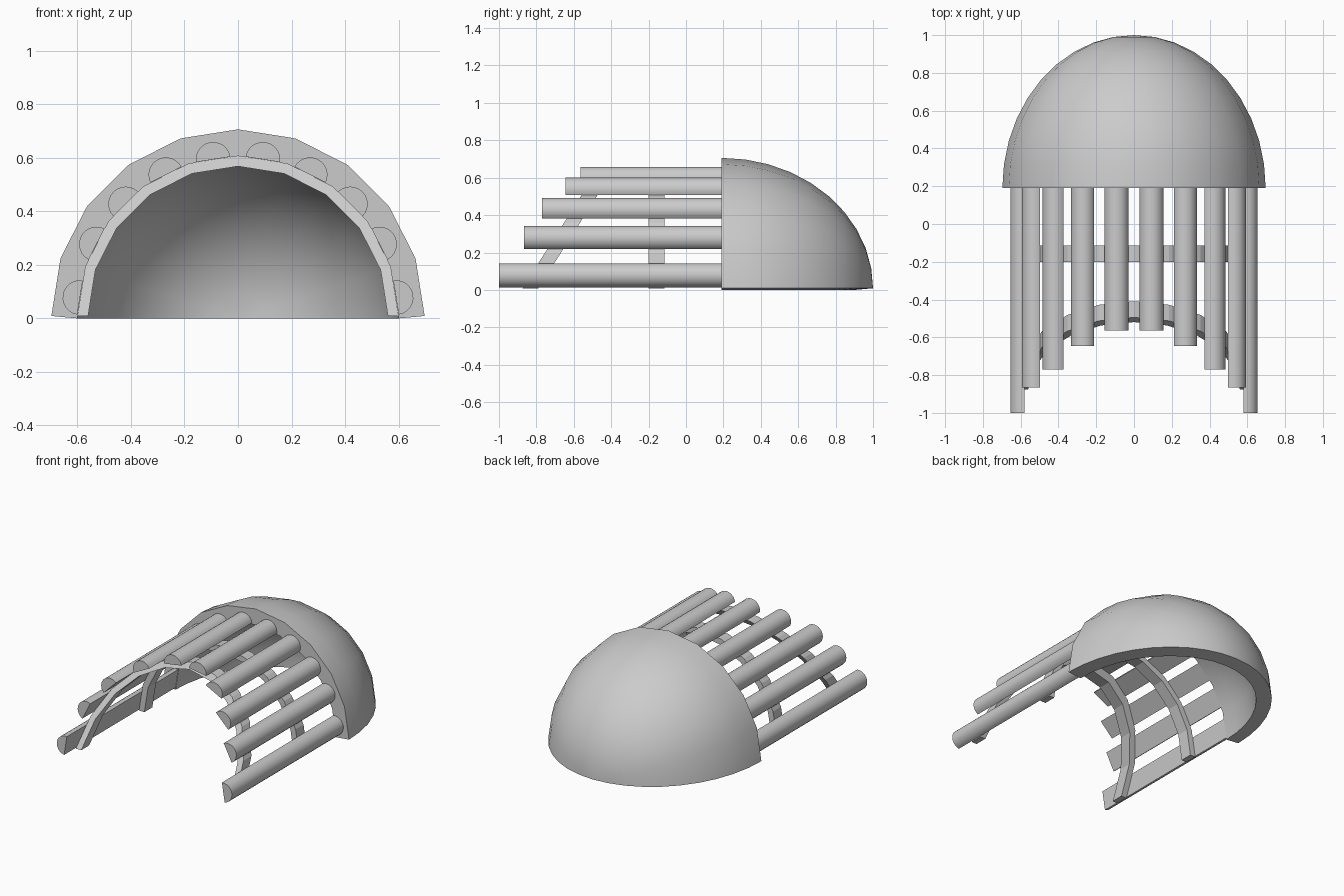
import bpy, bmesh
from math import sin, cos, pi, radians

if "Cube" in bpy.data.objects:
    bpy.data.objects.remove(bpy.data.objects["Cube"])

Z0 = 0.008          # height of the arch centres
STEP = radians(18)  # arches and dome are halves of a 20-gon


def make(name, verts, faces, smooth=None):
    me = bpy.data.meshes.new(name)
    bm = bmesh.new()
    vs = [bm.verts.new(v) for v in verts]
    for f in faces:
        bm.faces.new([vs[i] for i in f])
    bmesh.ops.remove_doubles(bm, verts=bm.verts, dist=1e-5)
    bmesh.ops.recalc_face_normals(bm, faces=bm.faces)
    bm.to_mesh(me)
    bm.free()
    ob = bpy.data.objects.new(name, me)
    bpy.context.collection.objects.link(ob)
    if smooth:
        bpy.ops.object.select_all(action='DESELECT')
        ob.select_set(True)
        bpy.context.view_layer.objects.active = ob
        bpy.ops.object.shade_smooth_by_angle(angle=radians(smooth))
    return ob


def dome(name):
    # quarter-ellipsoid shell: closed loop profile swept over the half circle
    n, y0 = 10, 0.19
    prof = [(0.697 * cos(i * pi / 2 / n), 0.81 * sin(i * pi / 2 / n), 0.009)
            for i in range(n + 1)]
    prof += [(0.60 * cos(i * pi / 2 / n), 0.71 * sin(i * pi / 2 / n), 0.0)
             for i in range(n, -1, -1)]
    m = len(prof)
    verts, faces = [], []
    for k in range(11):
        a = k * STEP
        verts += [(r * cos(a), y0 + y, z + r * sin(a)) for r, y, z in prof]
    for k in range(10):
        for i in range(m):
            if i == n:      # poles are joined by the end faces only
                continue
            j = (i + 1) % m
            q = [k * m + i, k * m + j, (k + 1) * m + j, (k + 1) * m + i]
            if i == n - 1:
                q = [k * m + i, n, (k + 1) * m + i]
            elif i == n + 1:
                q = [n + 1, k * m + j, (k + 1) * m + j]
            faces.append(q)
    # ground faces of the shell, built as quads between outer and inner profile
    for k in (0, 10):
        for i in range(n):
            a, b, c, d = i, i + 1, m - 2 - i, m - 1 - i
            f = [k * m + a, n if b == n else k * m + b,
                 n + 1 if c == n + 1 else k * m + c, k * m + d]
            faces.append(f)
    return make(name, verts, faces, 30)


def arch(name, y, width, lean):
    # rectangular section swept along the half 20-gon, sheared by lean
    verts, faces = [], []
    for k in range(11):
        a = k * STEP
        for r, dy in ((0.60, 0), (0.60, width), (0.56, width), (0.56, 0)):
            z = r * sin(a)
            verts.append((r * cos(a), y + dy + lean * z, Z0 + z))
    for k in range(10):
        for i in range(4):
            j = (i + 1) % 4
            faces.append((k * 4 + i, k * 4 + j, k * 4 + 4 + j, k * 4 + 4 + i))
    faces += [(0, 1, 2, 3), (40, 41, 42, 43)]
    return make(name, verts, faces)


def half_log(name, cx, cz, angle, y_front, side):
    # half cylinder, flat face inward
    n, r = 12, 0.065
    verts = []
    for y in (y_front, 0.192):
        for i in range(n + 1):
            t = angle - pi / 2 + pi * i / n
            verts.append((side * (cx + r * cos(t)), y, cz + r * sin(t)))
    m = n + 1
    faces = [(i, (i + 1) % m, m + (i + 1) % m, m + i) for i in range(m)]
    faces += [tuple(range(m)), tuple(range(m, 2 * m))]
    return make(name, verts, faces, 35)


dome("shelter_dome")
arch("rear_arch", -0.20, 0.085, 0)
arch("front_arch", -0.875, 0.085, 0.635)

# split logs rest on the arch facets, shorter towards the top
fronts = [-1.0, -0.865, -0.77, -0.645, -0.565]
for i, yf in enumerate(fronts):
    a = STEP * (i + 0.5)
    cx, cz = 0.593 * cos(a), Z0 + 0.593 * sin(a)
    if i == 0:
        cx, cz = 0.59, 0.078
    for side, tag in ((1, "right"), (-1, "left")):
        half_log(f"split_log_{tag}_{i + 1}", cx, cz, a, yf, side)
